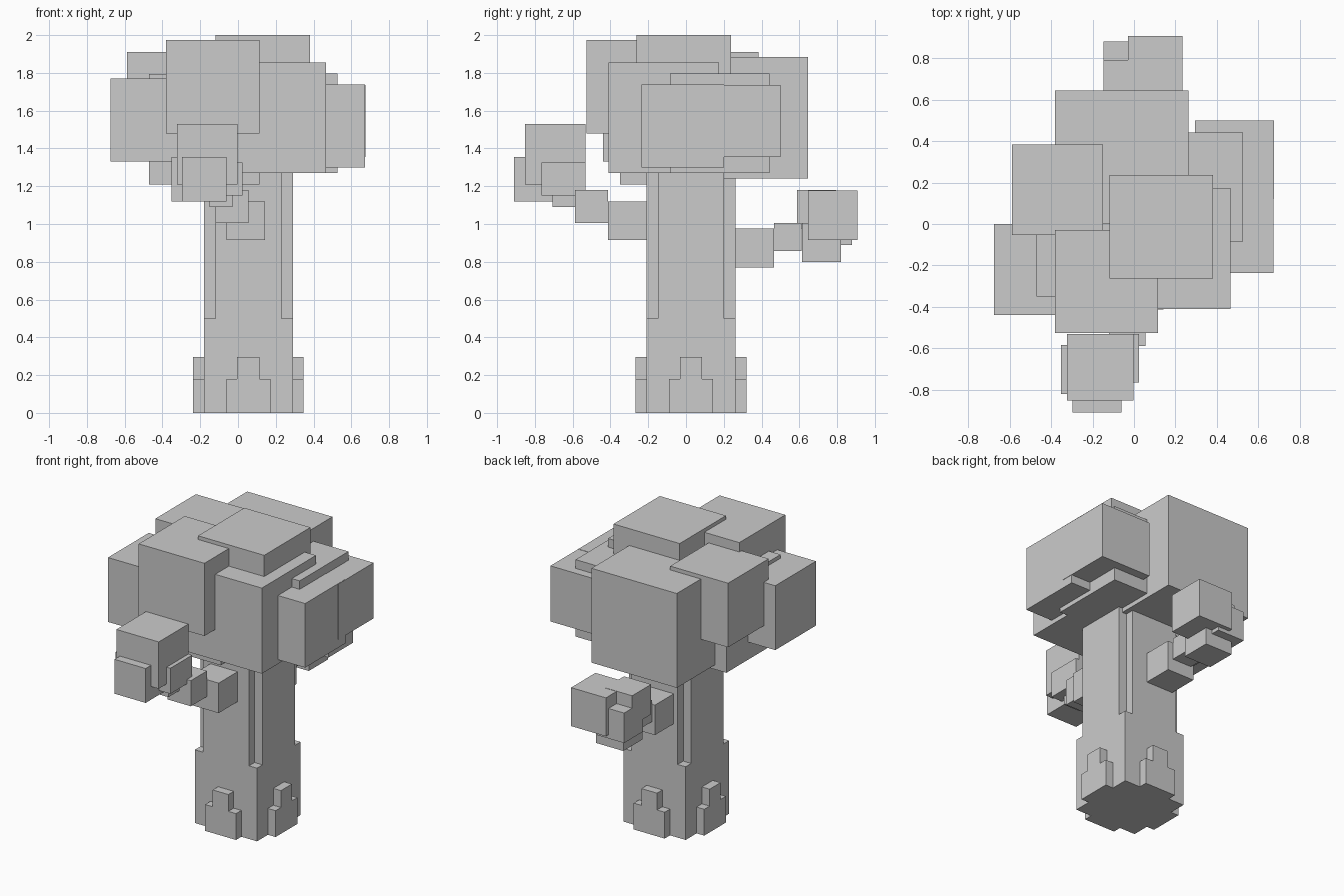
import bpy
import bmesh

if "Cube" in bpy.data.objects:
    bpy.data.objects.remove(bpy.data.objects["Cube"])


def block(name, x, y, z, size):
    """Axis-aligned block from its low corner; size is a number (cube) or (dx, dy, dz)."""
    d = size if isinstance(size, tuple) else (size,) * 3
    bm = bmesh.new()
    bmesh.ops.create_cube(bm, size=1)
    for v in bm.verts:
        v.co = [lo + (c + 0.5) * s for lo, c, s in zip((x, y, z), v.co, d)]
    return finish(name, bm)


def extrude(name, outline, offset):
    """Solid made by sweeping a flat outline along an offset vector."""
    bm = bmesh.new()
    face = bm.faces.new([bm.verts.new(p) for p in outline])
    swept = bmesh.ops.extrude_face_region(bm, geom=[face], use_keep_orig=True)
    tops = [g for g in swept["geom"] if isinstance(g, bmesh.types.BMVert)]
    bmesh.ops.translate(bm, verts=tops, vec=offset)
    bmesh.ops.recalc_face_normals(bm, faces=bm.faces)
    return finish(name, bm)


def finish(name, bm):
    mesh = bpy.data.meshes.new(name)
    bm.to_mesh(mesh)
    bm.free()
    obj = bpy.data.objects.new(name, mesh)
    bpy.context.collection.objects.link(obj)
    return obj


# Trunk: square foot, then a shaft with notched corners
CX, CY, H, N = 0.055, 0.026, 0.235, 0.175
block("trunk_foot", CX - H, CY - H, 0, (2 * H, 2 * H, 0.5))
plus = [(H, -N), (H, N), (N, N), (N, H), (-N, H), (-N, N),
        (-H, N), (-H, -N), (-N, -N), (-N, -H), (N, -H), (N, -N)]
extrude("trunk_shaft", [(CX + x, CY + y, 0.5) for x, y in plus], (0, 0, 1.0))

# Stepped roots, one on each side of the foot
step = [(-0.117, 0), (0.117, 0), (0.117, 0.18), (0.059, 0.18),
        (0.059, 0.295), (-0.059, 0.295), (-0.059, 0.18), (-0.117, 0.18)]
for side, (dx, dy) in {"right": (1, 0), "left": (-1, 0),
                       "back": (0, 1), "front": (0, -1)}.items():
    pts = [(CX + dx * H - dy * t, CY + dy * H + dx * t, z) for t, z in step]
    extrude("root_" + side, pts, (dx * 0.058, dy * 0.058, 0))

# Blocks as (x, y, z of low corner, size)
parts = {
    "front_branch": [
        (-0.062, -0.413, 0.915, 0.205),
        (-0.12, -0.588, 1.005, 0.175),
        (-0.15, -0.708, 1.09, 0.12),
    ],
    "front_leaves": [
        (-0.323, -0.852, 1.21, 0.32),
        (-0.296, -0.91, 1.12, 0.235),
        (-0.353, -0.82, 1.12, 0.235),
        (-0.21, -0.766, 1.15, (0.235, 0.235, 0.175)),
    ],
    "back_branch": [
        (-0.09, 0.26, 0.77, 0.205),
        (-0.07, 0.465, 0.858, 0.146),
    ],
    "back_leaves": [
        (-0.03, 0.645, 0.915, 0.263),
        (-0.148, 0.588, 0.975, 0.205),
        (-0.148, 0.675, 0.89, 0.205),
        (-0.1, 0.615, 0.8, 0.205),
    ],
    "crown": [
        (-0.118, -0.263, 1.5, 0.5),
        (-0.382, -0.527, 1.478, 0.497),
        (-0.118, -0.41, 1.27, 0.585),
        (-0.675, -0.44, 1.33, 0.44),
        (-0.588, -0.053, 1.473, 0.438),
        (-0.382, 0.0, 1.24, 0.645),
        (0.235, -0.236, 1.3, 0.438),
        (0.295, 0.12, 1.356, 0.38),
        (0.0, -0.085, 1.27, 0.526),
        (-0.47, -0.35, 1.21, 0.585),
    ],
}
for name, blocks in parts.items():
    for i, b in enumerate(blocks, 1):
        block(f"{name}_{i}", *b)
